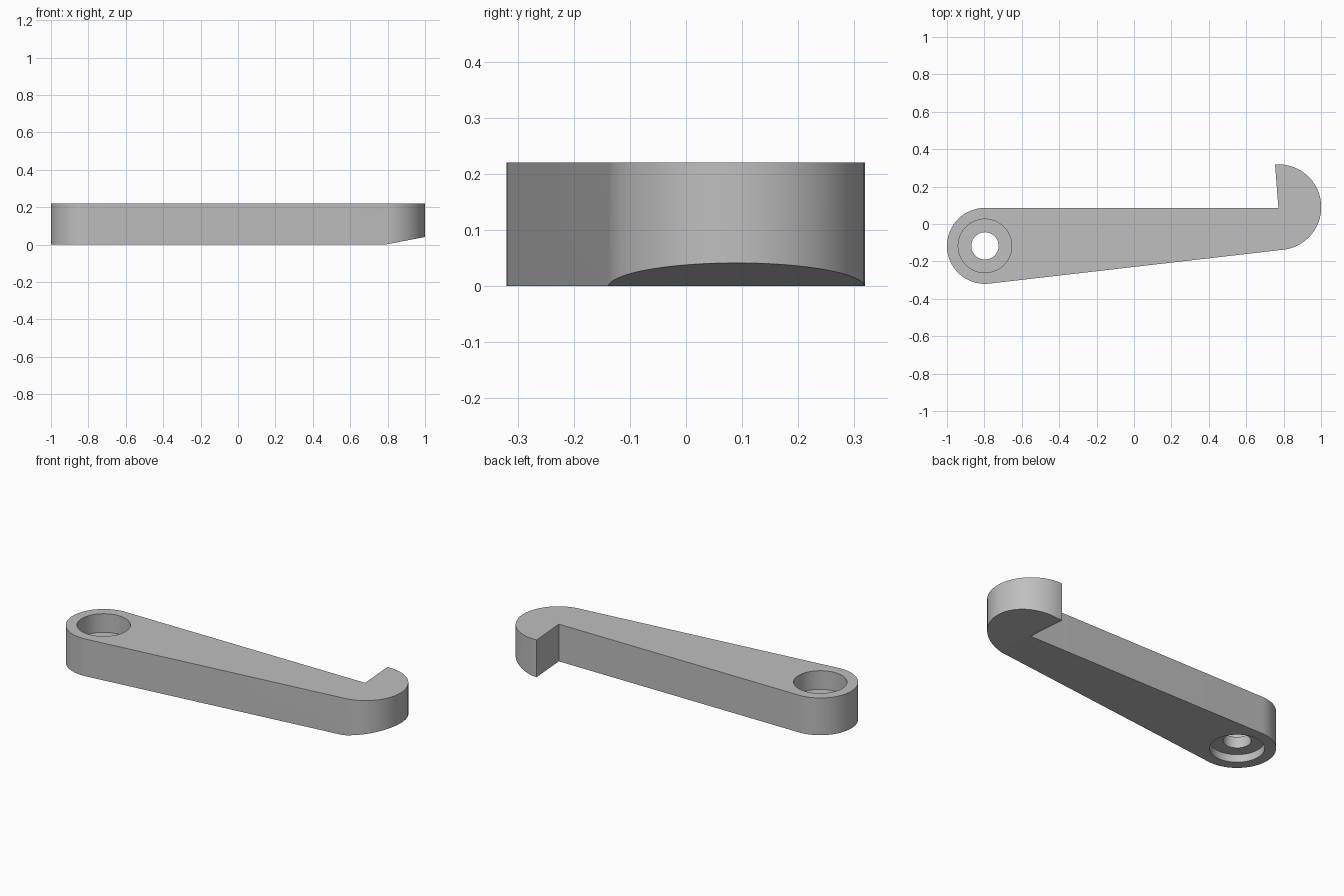
import bpy, bmesh
from math import radians, degrees, cos, sin, atan2, acos, hypot
from mathutils import Vector, Matrix

cube = bpy.data.objects.get("Cube")
if cube:
    bpy.data.objects.remove(cube, do_unlink=True)

HEIGHT = 0.22
PIVOT, PIVOT_R = Vector((-0.797, -0.117)), 0.203
HOOK, HOOK_R = Vector((0.772, 0.09)), 0.229

grey = bpy.data.materials.new("plain grey")
grey.use_nodes = True
colour = (0.52, 0.52, 0.52, 1)
grey.diffuse_color = colour
grey.node_tree.nodes["Principled BSDF"].inputs["Base Color"].default_value = colour


def arc(centre, radius, start, end, step=4):
    """Points along an arc, angles in degrees."""
    count = max(2, round(abs(end - start) / step))
    angles = [radians(start + (end - start) * i / count) for i in range(count + 1)]
    return [centre + radius * Vector((cos(a), sin(a))) for a in angles]


def prism(name, points, z0, z1):
    """Closed outline in the ground plane, raised from z0 to z1."""
    bm = bmesh.new()
    base = bm.faces.new([bm.verts.new((p[0], p[1], z0)) for p in points])
    top = bmesh.ops.extrude_face_region(bm, geom=[base])["geom"]
    bmesh.ops.translate(bm, vec=(0, 0, z1 - z0),
                        verts=[v for v in top if isinstance(v, bmesh.types.BMVert)])
    bmesh.ops.recalc_face_normals(bm, faces=bm.faces)
    mesh = bpy.data.meshes.new(name)
    bm.to_mesh(mesh)
    bm.free()
    mesh.materials.append(grey)
    obj = bpy.data.objects.new(name, mesh)
    bpy.context.collection.objects.link(obj)
    return obj


def cut(target, cutter):
    """Subtract the cutter, then remove it."""
    cutter.hide_render = True
    mod = target.modifiers.new("cut", "BOOLEAN")
    mod.operation, mod.solver, mod.object = "DIFFERENCE", "EXACT", cutter
    bpy.context.view_layer.objects.active = target
    bpy.ops.object.modifier_apply(modifier=mod.name)
    bpy.data.objects.remove(cutter, do_unlink=True)


# Lever outline: rounded pivot end, tapered arm, hooked tip
span = HOOK - PIVOT
tangent = degrees(atan2(span.y, span.x) - acos((PIVOT_R - HOOK_R) / hypot(*span)))
outline = arc(PIVOT, PIVOT_R, 90, 360 + tangent)
outline += arc(HOOK, HOOK_R, tangent, 94.5)
outline += [Vector((HOOK.x, PIVOT.y + PIVOT_R))]
lever = prism("latch_lever", outline, 0, HEIGHT)

# Stepped pivot hole: a recess on each side of a thin web
for name, radius, z0, z1 in (("upper_recess", 0.143, 0.11, 0.3),
                             ("lower_recess", 0.143, -0.1, 0.045),
                             ("pivot_hole", 0.073, -0.2, 0.4)):
    cut(lever, prism(name, arc(PIVOT, radius, 0, 360, 5)[:-1], z0, z1))

# Sloping lead-in under the hook
slope = atan2(0.041, 1 - 0.785)
wedge = prism("lead_in", [(-0.3, -1), (1, -1), (1, 1), (-0.3, 1)], -0.5, 0)
wedge.data.transform(Matrix.Translation((0.785, 0, 0)) @ Matrix.Rotation(-slope, 4, "Y"))
cut(lever, wedge)

# Smooth round walls, sharp edges
bpy.ops.object.select_all(action="DESELECT")
lever.select_set(True)
bpy.context.view_layer.objects.active = lever
bpy.ops.object.shade_smooth_by_angle(angle=radians(8))
